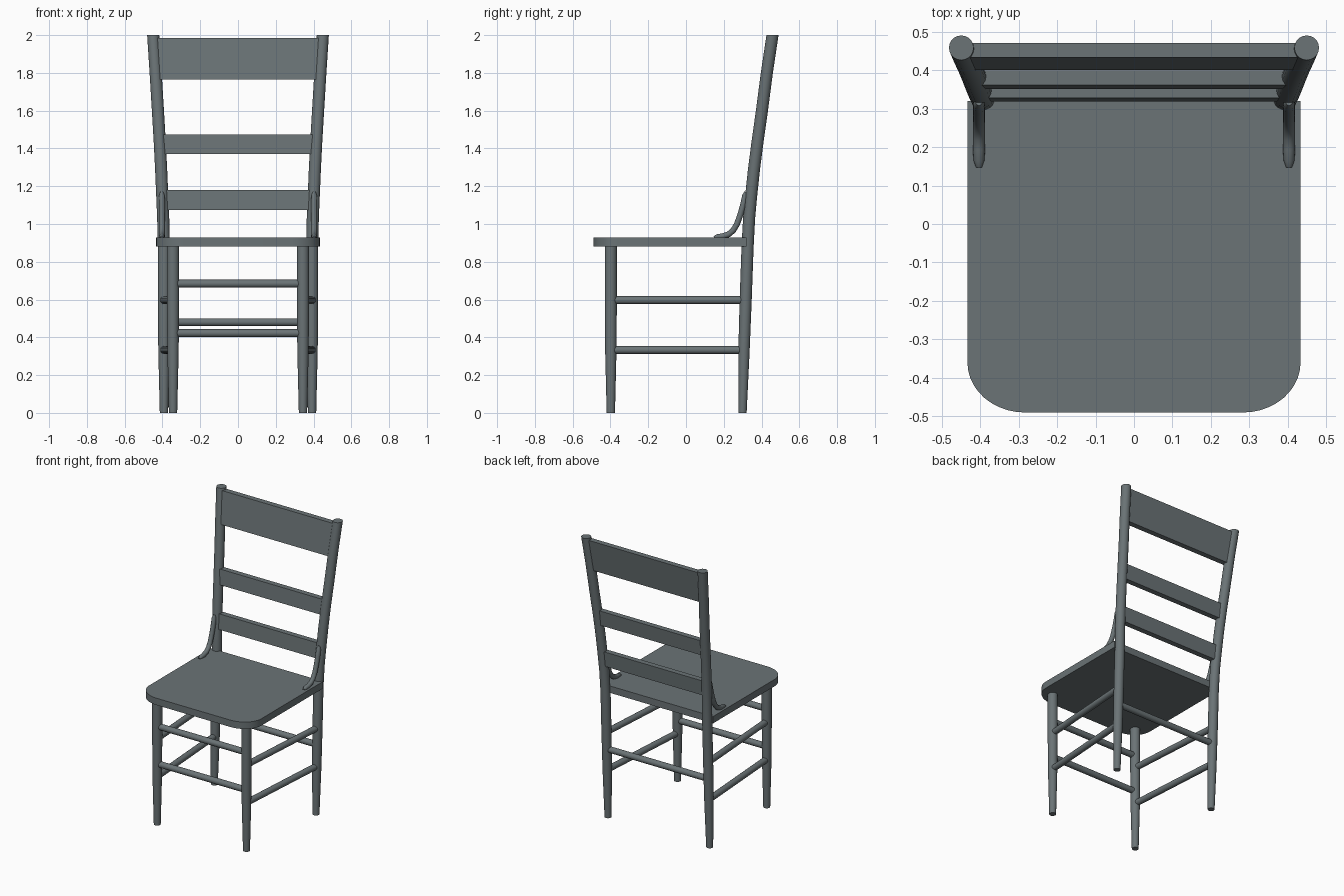
import bpy, bmesh, math
from mathutils import Vector

if "Cube" in bpy.data.objects:
    bpy.data.objects.remove(bpy.data.objects["Cube"])

mat = bpy.data.materials.new("slate grey paint")
mat.diffuse_color = (0.145, 0.172, 0.18, 1)
mat.use_nodes = True
mat.node_tree.nodes["Principled BSDF"].inputs["Base Color"].default_value = mat.diffuse_color


def finish(name, bm, smooth=True):
    bmesh.ops.recalc_face_normals(bm, faces=bm.faces)
    me = bpy.data.meshes.new(name)
    bm.to_mesh(me)
    bm.free()
    me.materials.append(mat)
    ob = bpy.data.objects.new(name, me)
    bpy.context.collection.objects.link(ob)
    if smooth:
        bpy.ops.object.select_all(action='DESELECT')
        ob.select_set(True)
        bpy.context.view_layer.objects.active = ob
        bpy.ops.object.shade_smooth_by_angle(angle=math.radians(40))
    return ob


def tube(name, pts, radii, level=False, sides=20):
    """Round bar along points; level=True keeps every ring horizontal."""
    bm = bmesh.new()
    pts = [Vector(p) for p in pts]
    rings = []
    for i, p in enumerate(pts):
        t = (pts[min(i + 1, len(pts) - 1)] - pts[max(i - 1, 0)]).normalized()
        if level:
            t = Vector((0, 0, 1))
        ref = Vector((0, 0, 1)) if abs(t.x) > 0.7 else Vector((1, 0, 0))
        u = (ref - t * ref.dot(t)).normalized()
        v = t.cross(u)
        rings.append([bm.verts.new(p + radii[i] * (u * math.cos(a) + v * math.sin(a)))
                      for a in (math.tau * k / sides for k in range(sides))])
    for a, b in zip(rings, rings[1:]):
        for k in range(sides):
            bm.faces.new((a[k], a[(k + 1) % sides], b[(k + 1) % sides], b[k]))
    bm.faces.new(rings[0])
    bm.faces.new(rings[-1])
    return finish(name, bm)


def extrude(name, outline, vec, smooth=True):
    bm = bmesh.new()
    f = bm.faces.new([bm.verts.new(p) for p in outline])
    r = bmesh.ops.extrude_face_region(bm, geom=[f])
    bmesh.ops.translate(bm, vec=vec, verts=[g for g in r["geom"] if isinstance(g, bmesh.types.BMVert)])
    return finish(name, bm, smooth)


# seat: square back, rounded front corners
right = [(0.283 + 0.15 * math.cos(a), -0.36 - 0.13 * math.sin(a))
         for a in (math.pi / 2 * k / 10 for k in range(11))]
half = [(0.433, 0.32)] + right
outline = half + [(-x, y) for x, y in reversed(half)]
extrude("seat", [(x, y, 0.88) for x, y in outline], (0, 0, 0.048))

# back post centre line: (x, y, z, radius)
post = [(0.392, 0.299, 0, 0.022), (0.392, 0.307, 0.33, 0.030), (0.392, 0.316, 0.6, 0.032),
        (0.392, 0.326, 0.88, 0.032), (0.396, 0.334, 1.03, 0.032), (0.401, 0.345, 1.15, 0.032),
        (0.407, 0.360, 1.29, 0.032), (0.414, 0.378, 1.43, 0.032), (0.424, 0.402, 1.6, 0.032),
        (0.436, 0.428, 1.8, 0.032), (0.449, 0.458, 2.0, 0.032)]
# curved bracket from seat to post: (y, z, radius)
brace = [(0.148, 0.928, 0.008), (0.165, 0.932, 0.014), (0.195, 0.935, 0.016), (0.225, 0.945, 0.016),
         (0.25, 0.966, 0.016), (0.27, 1.0, 0.016), (0.288, 1.05, 0.016), (0.302, 1.10, 0.016),
         (0.312, 1.15, 0.015), (0.316, 1.17, 0.008)]

for s, side in ((-1, "left"), (1, "right")):
    tube("back_post_" + side, [(s * x, y, z) for x, y, z, r in post], [p[3] for p in post], True)
    tube("front_leg_" + side, [(s * 0.344, -0.398, z) for z in (0, 0.33, 0.6, 0.89)],
         (0.022, 0.030, 0.032, 0.032), True)
    tube("bracket_" + side, [(s * 0.403, y, z) for y, z, r in brace], [b[2] for b in brace], sides=14)
    for z in (0.333, 0.597):
        tube("side_rung_" + side, [(s * 0.344, -0.398, z), (s * 0.392, 0.308, z)], (0.021, 0.021), sides=16)

# cross rungs
for z in (0.422, 0.684):
    tube("front_rung", [(-0.344, -0.398, z), (0.344, -0.398, z)], (0.021, 0.021), sides=16)
tube("back_rung", [(-0.392, 0.312, 0.48), (0.392, 0.312, 0.48)], (0.021, 0.021), sides=16)

# back slats: half length, bottom z, top z, front y at bottom and top
for name, w, z0, z1, y0, y1 in (("top_slat", 0.436, 1.765, 1.985, 0.40, 0.433),
                                ("middle_slat", 0.41, 1.37, 1.475, 0.351, 0.361),
                                ("lower_slat", 0.40, 1.075, 1.18, 0.319, 0.328)):
    d = 0.038
    extrude(name, [(-w, y0, z0), (-w, y0 + d, z0), (-w, y1 + d, z1), (-w, y1, z1)], (2 * w, 0, 0), False)
